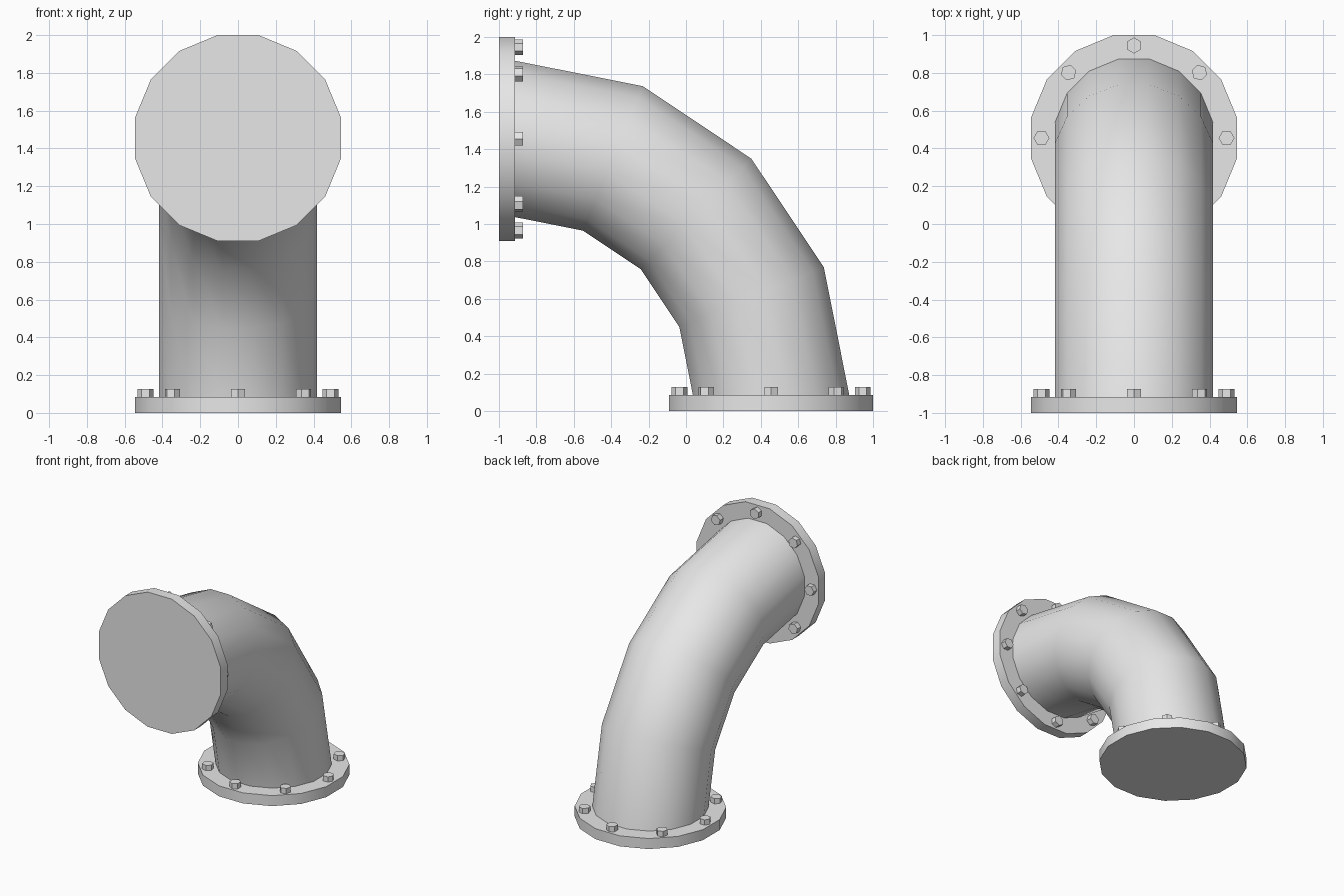
import bpy
import bmesh
from math import cos, pi, radians
from mathutils import Matrix, Vector

cube = bpy.data.objects.get("Cube")
if cube:
    bpy.data.objects.remove(cube, do_unlink=True)

SIDES = 16
TO_CORNER = 1 / cos(pi / SIDES)      # flat-to-flat radius -> corner radius
THICK = 0.085                        # flange thickness
FLANGE_R = 0.545
PIPE_R = 0.418
BOLT_CIRCLE = 0.49
OFFSET = 1 - FLANGE_R                # flange centre distance from the middle
BEND = Vector((0, THICK - 1, THICK))  # centre of the elbow's bend
FLAT_SIDE = Matrix.Rotation(pi / SIDES, 4, "Z")

steel = bpy.data.materials.new("grey steel")
steel.use_nodes = True
grey = (0.8, 0.8, 0.8, 1)
steel.diffuse_color = grey
steel.node_tree.nodes["Principled BSDF"].inputs["Base Color"].default_value = grey


def finish(name, bm, matrix=Matrix()):
    bmesh.ops.recalc_face_normals(bm, faces=bm.faces)
    mesh = bpy.data.meshes.new(name)
    bm.to_mesh(mesh)
    bm.free()
    mesh.materials.append(steel)
    mesh.shade_smooth()
    mesh.set_sharp_from_angle(angle=radians(35))
    obj = bpy.data.objects.new(name, mesh)
    obj.matrix_world = matrix
    bpy.context.collection.objects.link(obj)


def prism(bm, sides, radius, height, matrix):
    bmesh.ops.create_cone(bm, cap_ends=True, segments=sides, radius1=radius,
                          radius2=radius, depth=height, matrix=matrix)


# Elbow pipe: a ring swept through a quarter turn
bm = bmesh.new()
start = Matrix.Translation((0, OFFSET, THICK)) @ FLAT_SIDE
bmesh.ops.create_circle(bm, segments=SIDES, radius=PIPE_R * TO_CORNER, matrix=start)
bmesh.ops.spin(bm, geom=bm.verts[:] + bm.edges[:], cent=BEND, axis=(1, 0, 0),
               angle=pi / 2, steps=4, use_duplicate=False)
finish("elbow_pipe", bm)

# Flange and its ring of hexagonal bolts at each end
ends = {
    "bottom": Matrix.Translation((0, OFFSET, 0)),
    "front": Matrix.Translation((0, -1, 2 - FLANGE_R)) @ Matrix.Rotation(-pi / 2, 4, "X"),
}
for end, place in ends.items():
    bm = bmesh.new()
    prism(bm, SIDES, FLANGE_R * TO_CORNER, THICK,
          Matrix.Translation((0, 0, THICK / 2)) @ FLAT_SIDE)
    finish(end + "_flange", bm, place)

    bm = bmesh.new()
    for i in range(8):
        spot = Matrix.Rotation(i * pi / 4, 4, "Z") @ Matrix.Translation(
            (0, BOLT_CIRCLE, THICK + 0.015))
        prism(bm, 6, 0.042, 0.055, spot)
    finish(end + "_bolts", bm, place)
